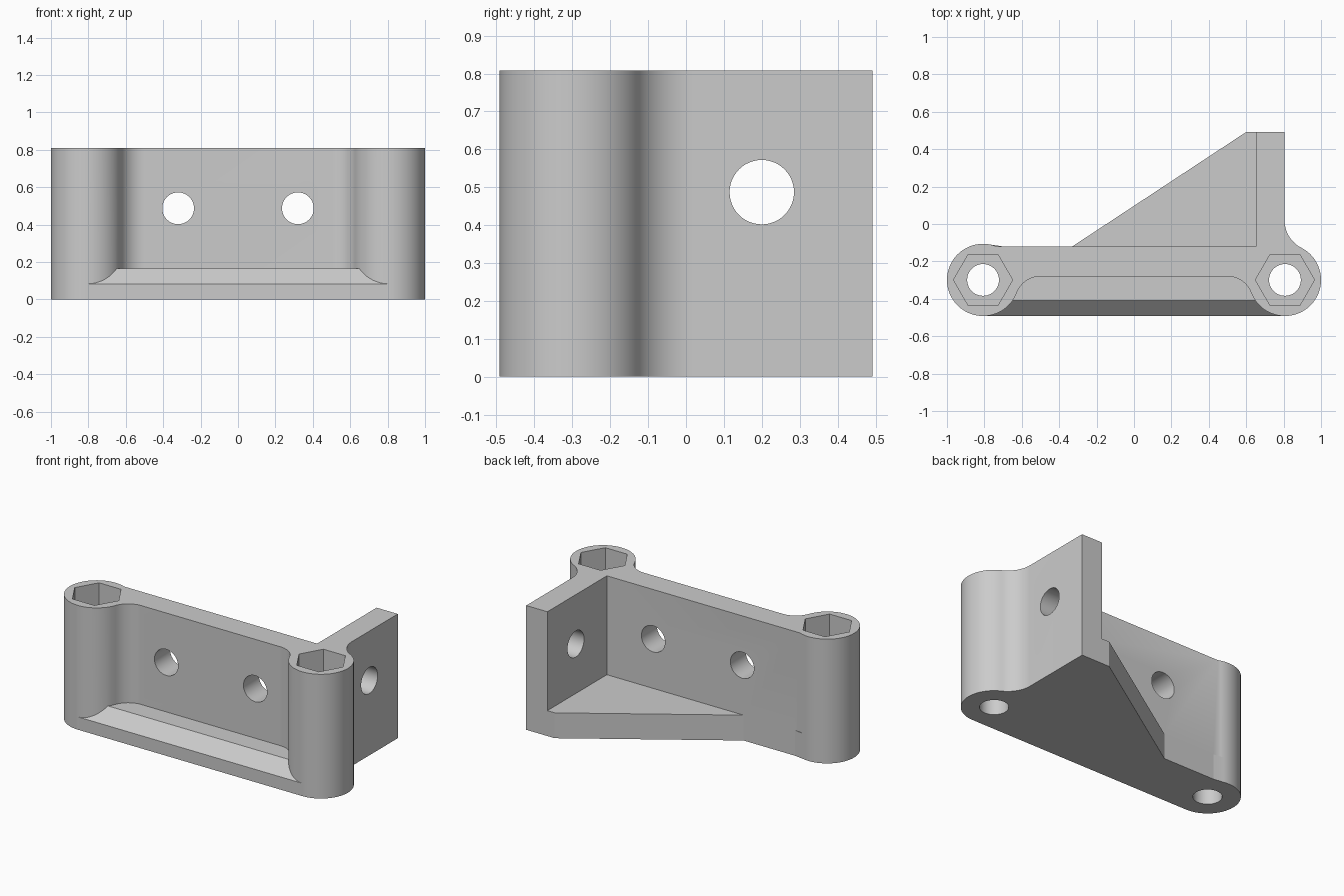
import bpy, bmesh
from math import cos, sin, pi, radians, degrees, atan2
from mathutils import Matrix

cube = bpy.data.objects.get("Cube")
if cube:
    bpy.data.objects.remove(cube, do_unlink=True)

HEIGHT, FLOOR = 0.808, 0.165
BOSS_X, BOSS_Y, BOSS_R = 0.807, -0.299, 0.193
BACK, FRONT, END = -0.12, -0.28, 0.492
ARM_IN, ARM_OUT = 0.653, 0.805
HOLE_R, HOLE_Z = 0.085, 0.487

grey = bpy.data.materials.new("plain grey")
grey.use_nodes = True
grey.diffuse_color = (0.6, 0.6, 0.6, 1)
grey.node_tree.nodes["Principled BSDF"].inputs["Base Color"].default_value = (0.6, 0.6, 0.6, 1)


def add_object(name, bm):
    bmesh.ops.recalc_face_normals(bm, faces=bm.faces)
    mesh = bpy.data.meshes.new(name)
    bm.to_mesh(mesh)
    bm.free()
    mesh.materials.append(grey)
    obj = bpy.data.objects.new(name, mesh)
    bpy.context.collection.objects.link(obj)
    return obj


def prism(name, points, push):
    """Close a 3D outline and push it along a vector."""
    bm = bmesh.new()
    face = bm.faces.new([bm.verts.new(p) for p in points])
    new = bmesh.ops.extrude_face_region(bm, geom=[face])["geom"]
    bmesh.ops.translate(bm, vec=push, verts=[v for v in new if isinstance(v, bmesh.types.BMVert)])
    return add_object(name, bm)


def cutter(name, radius, depth, centre, axis="Z", sides=48):
    bm = bmesh.new()
    turn = {"X": Matrix.Rotation(pi / 2, 4, "Y"), "Y": Matrix.Rotation(pi / 2, 4, "X"),
            "Z": Matrix.Rotation(pi / 2 if sides == 6 else 0, 4, "Z")}[axis]
    bmesh.ops.create_cone(bm, cap_ends=True, segments=sides, radius1=radius, radius2=radius,
                          depth=depth, matrix=Matrix.Translation(centre) @ turn)
    return add_object(name, bm)


def combine(target, tool, operation):
    mod = target.modifiers.new(tool.name, "BOOLEAN")
    mod.operation, mod.solver, mod.object = operation, "EXACT", tool
    bpy.context.view_layer.objects.active = target
    bpy.ops.object.modifier_apply(modifier=mod.name)
    bpy.data.objects.remove(tool, do_unlink=True)


def arc(cx, cy, r, start, stop, steps):
    angles = [radians(start + (stop - start) * i / steps) for i in range(steps + 1)]
    return [(cx + r * cos(a), cy + r * sin(a), 0) for a in angles]


# Plan outline: two bosses, the wall between them and the arm, with blends
fr, fx = 0.135, 0.5
fy = FRONT - fr
front_angle = degrees(atan2(BOSS_Y - fy, BOSS_X - fx))
ar, ay = 0.1656, 0.02
ax = ARM_OUT + ar
arm_angle = degrees(atan2(ay - BOSS_Y, ax - BOSS_X))
outline = arc(-BOSS_X, BOSS_Y, BOSS_R, 68, 360 - front_angle, 48)
outline += arc(-fx, fy, fr, 180 - front_angle, 90, 14)[1:]
outline += arc(fx, fy, fr, 90, front_angle, 14)
outline += arc(BOSS_X, BOSS_Y, BOSS_R, 180 + front_angle, 360 + arm_angle, 42)[1:]
outline += arc(ax, ay, ar, 180 + arm_angle, 180, 14)[1:]
outline += [(ARM_OUT, END, 0), (ARM_IN, END, 0), (ARM_IN, BACK, 0)]
bracket = prism("bracket", outline, (0, 0, HEIGHT))

# Chamfered front ledge
front = BOSS_Y - BOSS_R
ledge = [(-0.8, y, z) for y, z in [(front, 0), (front, 0.083), (front + 0.083, FLOOR),
                                   (-0.2, FLOOR), (-0.2, 0)]]
combine(bracket, prism("front_ledge", ledge, (1.6, 0, 0)), "UNION")

# Triangular floor behind the wall, and the small blend at the other boss
floor = [(-0.33, -0.2, 0), (0.7, -0.2, 0), (0.7, END, 0), (0.6, END, 0), (-0.33, BACK, 0)]
combine(bracket, prism("triangle_floor", floor, (0, 0, FLOOR)), "UNION")
blend = [(-0.78, -0.2, 0), (-0.7, -0.2, 0), (-0.7, BACK, 0), (-0.79, -0.107, 0)]
combine(bracket, prism("boss_blend", blend, (0, 0, FLOOR)), "UNION")

# Hexagonal pockets and bolt holes in the bosses, cross holes in the wall
pocket = 0.32
for side in (-1, 1):
    x = side * BOSS_X
    combine(bracket, cutter("hex_pocket", 0.158, 2 * pocket, (x, BOSS_Y, HEIGHT), sides=6), "DIFFERENCE")
    combine(bracket, cutter("bolt_hole", HOLE_R, 2, (x, BOSS_Y, HEIGHT / 2)), "DIFFERENCE")
    combine(bracket, cutter("wall_hole", HOLE_R, 0.6, (side * 0.32, -0.2, HOLE_Z), "Y"), "DIFFERENCE")
combine(bracket, cutter("arm_hole", HOLE_R, 0.4, (0.73, 0.2, HOLE_Z), "X"), "DIFFERENCE")

# Smooth curves, crisp corners
bpy.ops.object.select_all(action="DESELECT")
bracket.select_set(True)
bpy.context.view_layer.objects.active = bracket
bpy.ops.object.shade_smooth_by_angle(angle=radians(25))
